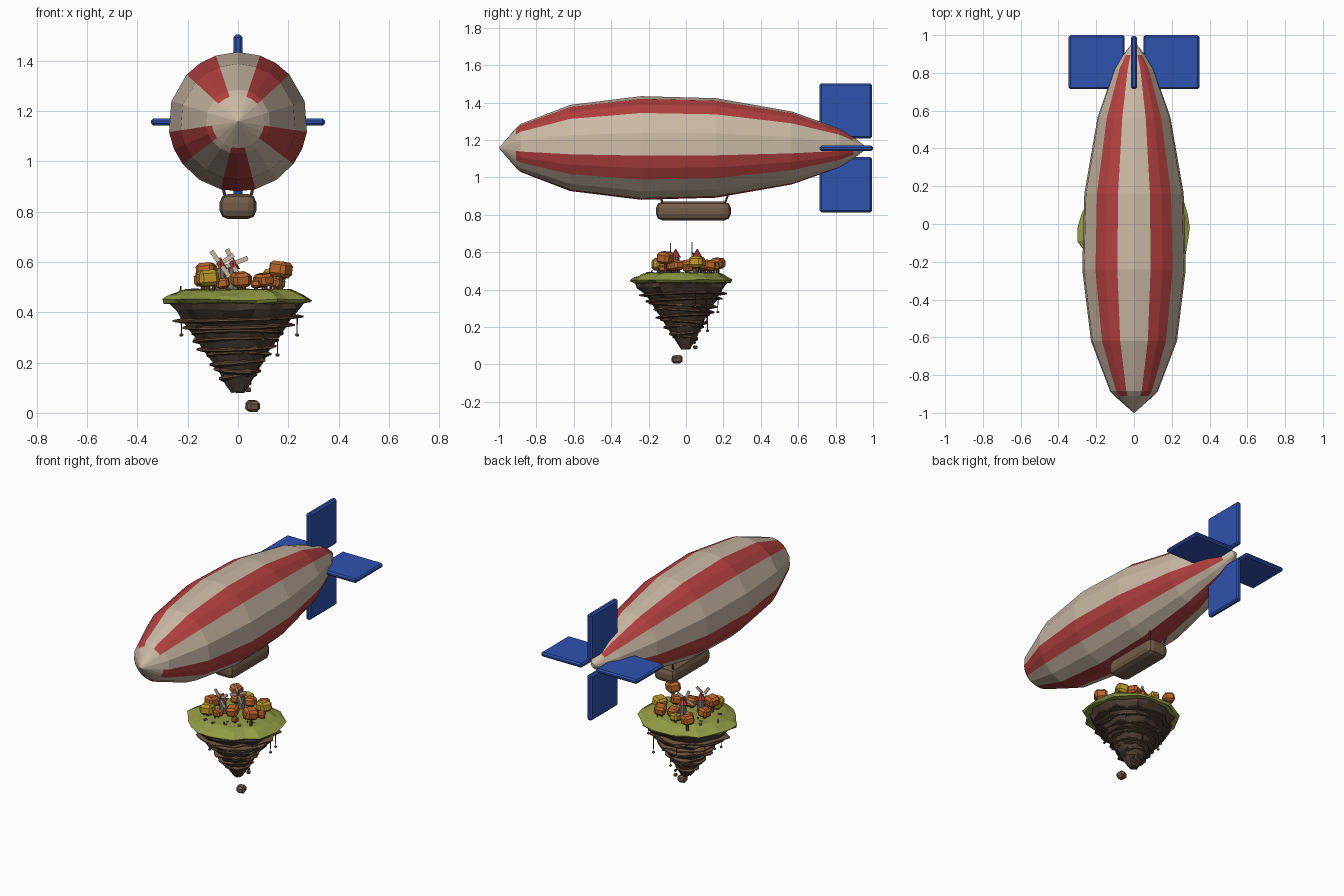
import bpy, bmesh, math, random
from math import sin, cos, pi, radians
from mathutils import Vector, Matrix, Euler

cube = bpy.data.objects.get("Cube")
if cube:
    bpy.data.objects.remove(cube, do_unlink=True)
rng = random.Random(7)


def material(name, rgb):
    m = bpy.data.materials.new(name)
    m.use_nodes = True
    m.diffuse_color = (*rgb, 1)
    m.node_tree.nodes["Principled BSDF"].inputs["Base Color"].default_value = (*rgb, 1)
    return m


CANVAS = material("canvas", (.59, .48, .37))
RED = material("red", (.46, .052, .052))
BLUE = material("fin_blue", (.028, .085, .43))
WOOD = material("gondola_wood", (.17, .107, .066))
GRASS = material("grass", (.29, .33, .06))
EARTH = material("earth", (.075, .05, .035))
LEDGE = material("ledge_brown", (.15, .085, .05))
ORANGE = material("orange_leaves", (.52, .14, .025))
YELLOW = material("yellow_leaves", (.52, .32, .025))
STONE = material("stone", (.20, .17, .15))


def finish(name, bm, *mats):
    bmesh.ops.recalc_face_normals(bm, faces=bm.faces)
    mesh = bpy.data.meshes.new(name)
    bm.to_mesh(mesh)
    bm.free()
    for m in mats:
        mesh.materials.append(m)
    obj = bpy.data.objects.new(name, mesh)
    bpy.context.collection.objects.link(obj)
    return obj


def loft(name, loops, mats, rule=None):
    """Skin closed loops of points, cap both ends; rule(row, column) picks the material."""
    bm = bmesh.new()
    rows = [[bm.verts.new(p) for p in loop] for loop in loops]
    n = len(rows[0])
    for r, (a, b) in enumerate(zip(rows, rows[1:])):
        for i in range(n):
            j = (i + 1) % n
            face = bm.faces.new((a[i], a[j], b[j], b[i]))
            face.material_index = rule(r, i) if rule else 0
    bm.faces.new(rows[0])
    bm.faces.new(rows[-1])
    return finish(name, bm, *mats)


def box(name, centre, size, bevel, mat, rot=(0, 0, 0), segments=1):
    bm = bmesh.new()
    bmesh.ops.create_cube(bm, size=1, matrix=Matrix.Diagonal((*size, 1)))
    if bevel:
        bmesh.ops.bevel(bm, geom=bm.edges[:], offset=bevel, segments=segments,
                        profile=.5, affect='EDGES')
    bmesh.ops.transform(bm, verts=bm.verts, matrix=Matrix.Translation(centre)
                        @ Euler(rot).to_matrix().to_4x4())
    return finish(name, bm, mat)


def rod(name, start, end, r1, r2, mat, sides=6):
    a, b = Vector(start), Vector(end)
    bm = bmesh.new()
    turn = (b - a).to_track_quat('Z', 'Y').to_matrix().to_4x4()
    bmesh.ops.create_cone(bm, cap_ends=True, segments=sides, radius1=r1, radius2=r2,
                          depth=(b - a).length, matrix=Matrix.Translation((a + b) / 2) @ turn)
    return finish(name, bm, mat)


# Striped envelope: stripe edges, stripe centres and the gaps between give the sides
AXIS = 1.157
angles, striped = [], []
centres = (-90, -23, 57, 123, 203)
for i, c in enumerate(centres):
    following = centres[(i + 1) % 5] + (360 if i == 4 else 0)
    angles += [c - 14.5, c, c + 14.5, (c + following) / 2]
    striped += [1, 1, 0, 0]
profile = [(-1, .002), (-.91, .105), (-.885, .128), (-.62, .23), (-.24, .277),
           (.16, .266), (.565, .195), (.82, .105), (.895, .058), (.955, .012)]
loft("envelope", [[(r * cos(radians(a)), y, AXIS + r * sin(radians(a))) for a in angles]
                  for y, r in profile], (CANVAS, RED),
     lambda row, col: striped[col] if 0 < row < len(profile) - 2 else 0)

# Tail fins
box("upper_fin", (0, .855, 1.355), (.034, .28, .295), .01, BLUE)
box("lower_fin", (0, .855, .96), (.034, .28, .295), .01, BLUE)
for side, label in ((1, "left"), (-1, "right")):
    box(label + "_fin", (.198 * side, .857, 1.155), (.295, .285, .028), .009, BLUE)

# Gondola and its struts
box("gondola", (0, .04, .82), (.146, .40, .1), .034, WOOD, segments=2)
for x in (-.05, .05):
    for y, lean in ((-.125, -.015), (.205, .025)):
        rod("gondola_strut", (x, y, .855), (x * 1.3, y + lean, .92), .006, .006, LEDGE)

# Floating island: a wobbly outline scaled per height
SIDES = 24
wobble = [1 + rng.uniform(-.05, .05) for _ in range(SIDES)]


def outline(scale, z, rough=0, bump=0):
    pts = []
    for i in range(SIDES):
        a = 2 * pi * i / SIDES
        k = scale * wobble[i] * (1 + rng.uniform(-rough, rough))
        pts.append((.303 * k * cos(a), .278 * k * sin(a) - .02 * scale,
                    z + rng.uniform(-bump, bump)))
    return pts


loft("island_grass", [outline(.5, .492), outline(.7, .489, .02, .004), outline(.82, .478, .02, .006),
                      outline(.92, .462, .01, .006), outline(1, .45, .01, .004),
                      outline(.96, .437, .03, .005), outline(.82, .432)], (GRASS,))

rock = [(.89, .44), (.83, .41), (.71, .37), (.63, .34), (.53, .30), (.43, .25),
        (.33, .20), (.23, .15), (.16, .115), (.085, .082)]
loft("island_rock", [outline(s, z, .06, .005) for s, z in rock], (EARTH,))


def rock_scale(z):
    for (s1, z1), (s2, z2) in zip(rock, rock[1:]):
        if z2 <= z <= z1:
            return s2 + (s1 - s2) * (z - z2) / (z1 - z2)


# Tilted rock ledges wrapped around the island
for i in range(9):
    z = .375 - .029 * i
    s = rock_scale(z) * 1.14
    phase, lean = rng.uniform(0, 2 * pi), .01
    edge = outline(s, z, .08)
    inner = [(x * .78, y * .78, h) for x, y, h in edge]

    def tilted(loop, lift):
        return [(x, y, h + lift + lean * sin(2 * pi * k / SIDES + phase))
                for k, (x, y, h) in enumerate(loop)]
    loft("rock_ledge", [tilted(inner, .014), tilted(edge, .003), tilted(edge, -.004),
                        tilted(inner, -.012)], (LEDGE, EARTH), lambda row, col: row // 2)

# Hanging roots with small clods
for x, y, top, low in ((.157, .11, .36, .23), (-.225, -.04, .38, .31), (.235, .05, .39, .31),
                       (-.135, -.10, .34, .25), (-.17, .05, .36, .29), (.1, -.16, .38, .29),
                       (-.05, .17, .37, .28), (.03, .115, .3, .18)):
    rod("root", (x, y, top), (x, y, low), .003, .002, LEDGE, 5)
    box("root_clod", (x, y, low), (.016, .016, .012), .004, STONE)

# Loose rocks below
for x, y, z, s in ((.058, -.048, .027, .052), (.04, .05, .092, .022), (.045, .045, .117, .016)):
    box("loose_rock", (x, y, z), (s, s, s * .85), s * .22, WOOD, (.1, 0, .3))

# Trees and low shrubs
trees = [(.17, -.11, .57, .078, ORANGE), (-.12, -.14, .535, .08, YELLOW),
         (-.13, .17, .54, .068, ORANGE), (.145, .06, .545, .076, YELLOW),
         (.105, -.05, .528, .062, ORANGE), (.01, -.07, .53, .07, ORANGE),
         (-.125, -.09, .565, .074, ORANGE), (.1, .12, .528, .068, ORANGE),
         (.02, .1, .528, .064, ORANGE), (-.14, .01, .532, .066, ORANGE),
         (-.03, .15, .525, .056, YELLOW), (-.06, -.12, .515, .05, ORANGE),
         (.16, .01, .515, .046, ORANGE), (-.08, .09, .52, .05, ORANGE),
         (.07, -.13, .512, .036, ORANGE)]
for x, y, z, s, leaves in trees:
    rod("tree_trunk", (x, y, .47), (x, y, z), .01, .007, LEDGE)
    box("tree_crown", (x, y, z), (s, s, s * .8), s * .18, leaves,
        (rng.uniform(-.2, .2), rng.uniform(-.2, .2), rng.uniform(0, 1.5)))

# Two windmills: tower, cone roof, four sails facing the front
for x, y, spin in ((-.07, -.055, 125), (-.02, .06, 22)):
    rod("mill_tower", (x, y, .48), (x, y, .58), .026, .018, STONE, 8)
    rod("mill_roof", (x, y, .572), (x, y, .617), .028, .002, RED, 8)
    hub = Vector((x, y - .028, .592))
    rod("mill_axle", hub, hub + Vector((0, .026, 0)), .004, .004, LEDGE)
    for k in range(4):
        a = radians(spin + 90 * k)
        mid = hub + Vector((cos(a), 0, sin(a))) * .037
        box("mill_sail", mid, (.052, .005, .018), 0, CANVAS, (0, -a, 0))

# Stones and posts scattered over the grass
for i in range(26):
    a, d = rng.uniform(0, 2 * pi), rng.uniform(.35, .8)
    x, y = .29 * d * cos(a), .255 * d * sin(a) - .015
    if i % 2:
        rod("post", (x, y, .465), (x, y, .505), .004, .003, LEDGE, 5)
    else:
        box("grass_stone", (x, y, .486), (.022, .018, .016), .004, WOOD, (0, 0, a))
